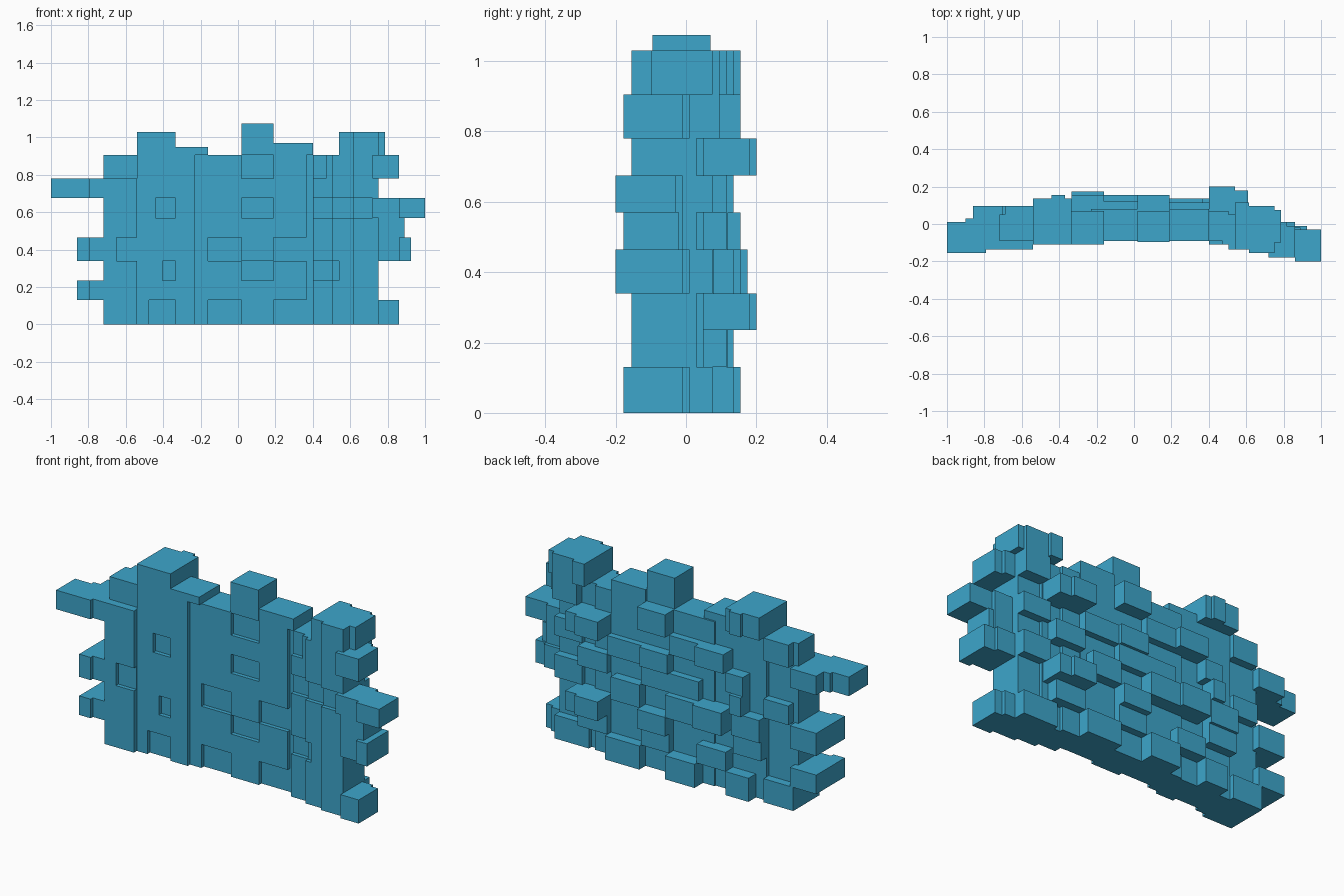
import bpy, bmesh

mat = bpy.data.materials.new("blue_stone")
mat.diffuse_color = (0.047, 0.38, 0.6, 1)

# heights of the stone courses
Z = [0, 0.13, 0.235, 0.34, 0.465, 0.57, 0.675, 0.78, 0.905, 1.03]


def blocks(name, boxes):
    """One object made of boxes (x0, x1, y0, y1, z0, z1)."""
    bm = bmesh.new()
    for x0, x1, y0, y1, z0, z1 in boxes:
        for v in bmesh.ops.create_cube(bm, size=1)["verts"]:
            v.co = ((x0 + x1) / 2 + v.co.x * (x1 - x0),
                    (y0 + y1) / 2 + v.co.y * (y1 - y0),
                    (z0 + z1) / 2 + v.co.z * (z1 - z0))
    me = bpy.data.meshes.new(name)
    bm.to_mesh(me)
    bm.free()
    me.materials.append(mat)
    bpy.context.collection.objects.link(bpy.data.objects.new(name, me))


def course(row, items):
    return [(a, b, y0, y1, Z[row], Z[row + 1]) for a, b, y0, y1 in items]


# curved wall sections: x0, x1, front, back
sections = [(-0.72, -0.54, -0.135, 0.05), (-0.54, -0.23, -0.11, 0.07),
            (-0.23, 0.365, -0.09, 0.08), (0.365, 0.4, -0.07, 0.08),
            (0.4, 0.505, -0.11, 0.07), (0.505, 0.615, -0.135, 0.05),
            (0.615, 0.75, -0.155, 0.03)]

# shallow recesses in the front, by course
recess = {0: [(-0.475, -0.335), (-0.16, 0.02), (0.19, 0.365)],
          2: [(-0.405, -0.335), (0.02, 0.19), (0.4, 0.54)],
          3: [(-0.65, -0.54), (-0.16, 0.02), (0.19, 0.365)],
          5: [(-0.44, -0.335), (0.02, 0.19), (0.4, 0.72)],
          7: [(0.02, 0.19), (0.4, 0.47)]}

wall = []
for row in range(8):
    cuts = recess.get(row, [])
    for x0, x1, f, b in sections:
        if row == 7 and x0 == -0.72:
            f = -0.09
        xs = sorted({x0, x1} | {x for c in cuts for x in c if x0 < x < x1})
        for a, c in zip(xs, xs[1:]):
            mid = (a + c) / 2
            inset = 0.022 if any(p < mid < q for p, q in cuts) else 0
            wall += course(row, [(a, c, f + inset, b)])
blocks("curved_wall", wall)

# stones standing proud of the back: x0, x1, back
proud = {0: [(-0.72, -0.54, 0.095), (-0.475, -0.335, 0.135), (-0.16, 0.02, 0.155),
             (0.19, 0.4, 0.135), (0.54, 0.75, 0.075)],
         1: [(-0.335, -0.16, 0.135), (0.02, 0.19, 0.12), (0.4, 0.58, 0.115)],
         2: [(-0.54, -0.37, 0.12), (0.02, 0.19, 0.155), (0.4, 0.54, 0.2), (0.54, 0.61, 0.18)],
         3: [(-0.54, -0.37, 0.135), (-0.335, -0.16, 0.175), (-0.16, 0.02, 0.155),
             (0.19, 0.365, 0.135), (0.58, 0.75, 0.075)],
         4: [(-0.69, -0.54, 0.095), (-0.44, -0.37, 0.155), (-0.16, 0.19, 0.12), (0.4, 0.58, 0.115)],
         5: [(-0.44, -0.335, 0.135), (0.02, 0.19, 0.135), (0.19, 0.4, 0.115), (0.58, 0.75, 0.075)],
         6: [(-0.335, -0.16, 0.155), (-0.16, 0.02, 0.12), (0.4, 0.54, 0.2), (0.54, 0.61, 0.18)],
         7: [(-0.69, -0.54, 0.095), (0.02, 0.19, 0.155), (0.6, 0.75, 0.095)]}
blocks("proud_back_stones", [s for r, row in proud.items()
       for s in course(r, [(a, b, -0.03, y) for a, b, y in row])])

# stones reaching out at the left end
stub = [(-0.86, -0.79, -0.155, 0.095), (-0.79, -0.7, -0.135, 0.095)]
blocks("left_end_stones", course(1, stub) + course(3, stub) + course(6, [
    (-1.0, -0.79, -0.155, 0.01), (-0.9, -0.79, -0.15, 0.03), (-0.79, -0.54, -0.135, 0.03),
    (-0.86, -0.7, -0.05, 0.095)]))

# stones reaching out at the right end
blocks("right_end_stones",
       course(0, [(0.75, 0.86, -0.178, -0.01), (0.75, 0.815, -0.17, 0.01)])
       + course(3, [(0.75, 0.86, -0.178, 0.01), (0.86, 0.925, -0.2, -0.01)])
       + course(4, [(0.75, 0.86, -0.178, -0.01), (0.86, 0.89, -0.178, -0.02)])
       + course(5, [(0.72, 0.86, -0.178, -0.01), (0.86, 1.0, -0.2, -0.03)])
       + course(7, [(0.72, 0.86, -0.178, -0.01), (0.72, 0.815, -0.17, 0.01)]))

# battlements and raised stones along the top
blocks("top_stones", course(8, [
    (-0.54, -0.335, -0.11, 0.135), (-0.44, -0.37, -0.1, 0.155),
    (0.54, 0.615, -0.135, 0.115), (0.615, 0.75, -0.155, 0.095),
    (0.75, 0.785, -0.1, 0.075)]) + [
    (-0.335, -0.16, -0.11, 0.07, 0.905, 0.948),
    (0.02, 0.19, -0.095, 0.07, 0.905, 1.075),
    (0.19, 0.4, -0.09, 0.08, 0.905, 0.97)])
